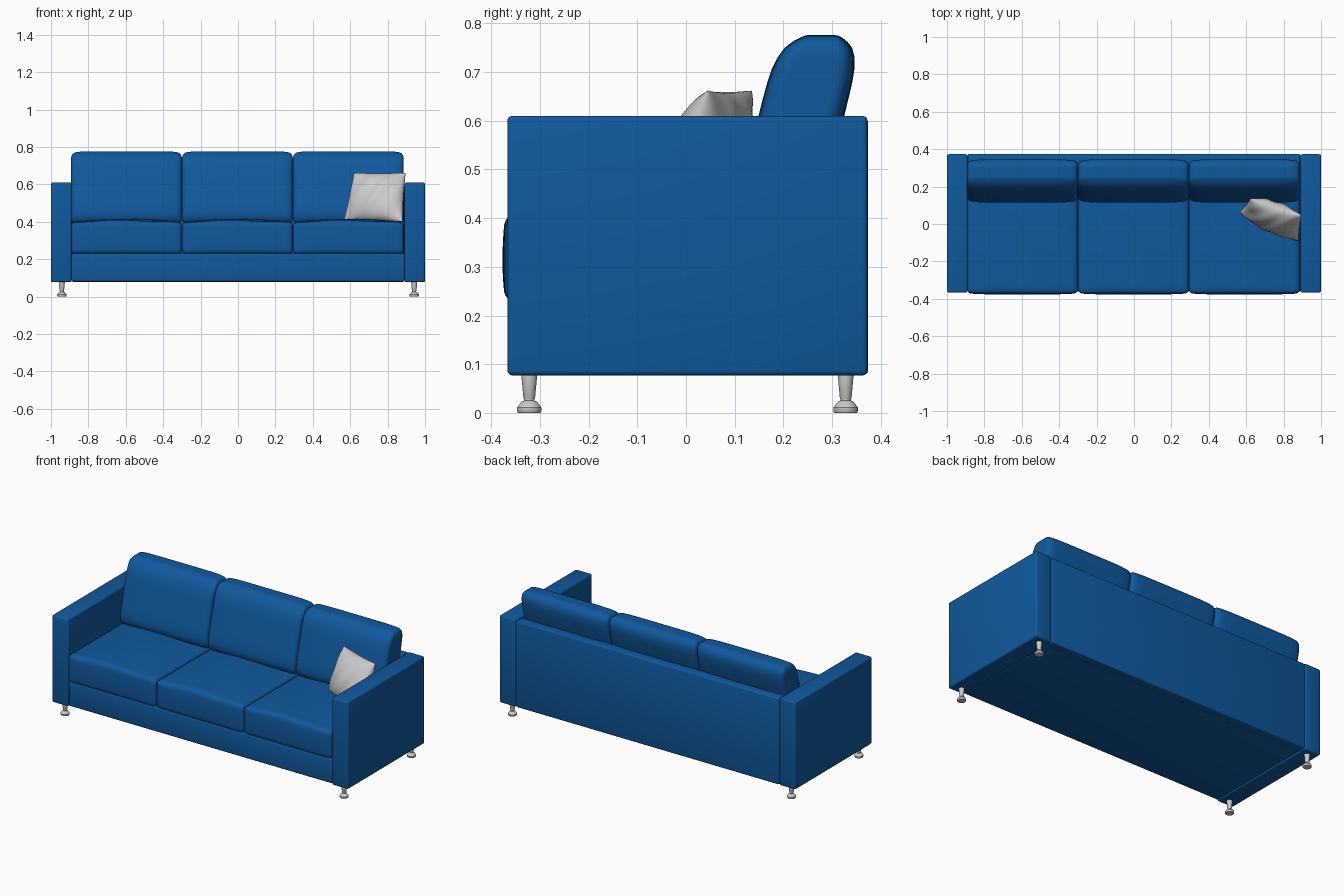
import bpy, bmesh, math
from mathutils import Vector

if "Cube" in bpy.data.objects:
    bpy.data.objects.remove(bpy.data.objects["Cube"])

blue = bpy.data.materials.new("blue_fabric")
blue.diffuse_color = (0.005, 0.10, 0.34, 1)
blue.use_nodes = True
blue.node_tree.nodes["Principled BSDF"].inputs["Base Color"].default_value = blue.diffuse_color


def finish(name, bm, mat=None, angle=40):
    bmesh.ops.recalc_face_normals(bm, faces=bm.faces)
    me = bpy.data.meshes.new(name)
    bm.to_mesh(me)
    bm.free()
    ob = bpy.data.objects.new(name, me)
    bpy.context.collection.objects.link(ob)
    if mat:
        me.materials.append(mat)
    bpy.ops.object.select_all(action='DESELECT')
    ob.select_set(True)
    bpy.context.view_layer.objects.active = ob
    bpy.ops.object.shade_smooth_by_angle(angle=math.radians(angle))
    return ob


def panel(name, lo, hi, r=0.008):
    """Upholstered panel: box with softened edges."""
    bm = bmesh.new()
    bmesh.ops.create_cube(bm, size=1)
    lo, hi = Vector(lo), Vector(hi)
    for v in bm.verts:
        v.co = (lo + hi) / 2 + v.co * (hi - lo)
    bmesh.ops.bevel(bm, geom=bm.edges[:], offset=r, segments=3, profile=0.5, affect='EDGES')
    return finish(name, bm, blue)


def cushion(name, centre, half, r, shape):
    """Rounded box with dense edges, then bent by shape(p, u, v, w)."""
    bm = bmesh.new()
    bmesh.ops.create_cube(bm, size=2)
    bmesh.ops.subdivide_edges(bm, edges=bm.edges[:], cuts=17, use_grid_fill=True)
    for vert in bm.verts:
        p = Vector([math.sin(c * math.pi / 2) * h for c, h in zip(vert.co, half)])
        q = Vector([max(r - h, min(h - r, c)) for c, h in zip(p, half)])
        d = p - q
        if d.length > 1e-6:
            reach = max(abs(c) for c in d)
            p = q + d.normalized() * reach
        vert.co = Vector(centre) + shape(p, *[c / h for c, h in zip(p, half)])
    return finish(name, bm, blue, 60)


# Arms, base and back
for side, s in (("left", -1), ("right", 1)):
    x0, x1 = sorted((s * 0.89, s * 1.0))
    panel(side + "_arm", (x0, -0.367, 0.077), (x1, 0.373, 0.61), 0.01)
panel("base", (-0.89, -0.362, 0.081), (0.89, 0.33, 0.23))
panel("back_panel", (-0.889, 0.312, 0.079), (0.889, 0.374, 0.605))


# Seat cushions, crowned on top with a slightly bulging front
def seat_shape(p, u, v, w):
    p = p.copy()
    if w > 0:
        p.z += w * (0.018 * (1 - u * u) * (1 - 0.4 * v * v)
                    + 0.003 * math.sin(5 * u + 4 * v) * (1 - u ** 4))
    if v < 0:
        p.y += 0.006 * v * (1 - u ** 4) * (1 - w * w)
    return p


# Back cushions, thick below, rounded on top and leaning backwards
def back_shape(p, u, v, w):
    p = p.copy()
    p.y *= (1 - 0.5 * abs(w) ** 6) * (1 - 0.12 * u ** 6)
    p.y += 0.25 * p.z
    p.z -= 0.006 * max(w, 0) * u ** 8
    return p


for i, label in enumerate(("left", "middle", "right")):
    x = (i - 1) * 0.593 - 0.003
    cushion(label + "_seat_cushion", (x, -0.085, 0.312), (0.296, 0.286, 0.084), 0.022, seat_shape)
    cushion(label + "_back_cushion", (x, 0.23, 0.582), (0.296, 0.088, 0.194), 0.03, back_shape)

# Throw pillow: two puffed sheets between four corners, joined at the seam
bl, br = Vector((0.565, 0.065, 0.405)), Vector((0.88, -0.09, 0.40))
tl, tr = Vector((0.62, 0.135, 0.662)), Vector((0.896, 0.045, 0.662))
out = (br - bl).cross(tl - bl).normalized()
bm = bmesh.new()
for sign in (-1, 1):
    sheet = bmesh.ops.create_grid(bm, x_segments=24, y_segments=24, size=1)["verts"]
    for vert in sheet:
        u, v = math.sin(vert.co.x * math.pi / 2), math.sin(vert.co.y * math.pi / 2)
        puff = math.sqrt(max(0, (1 - u * u) * (1 - v * v)))
        fold = 0.005 * math.sin(9 * u - 5 * v) * puff
        a = (u * (1 - 0.04 * (1 - v * v)) + 1) / 2
        b = (v * (1 - 0.04 * (1 - u * u)) + 1) / 2
        vert.co = bl.lerp(br, a).lerp(tl.lerp(tr, a), b) + out * (sign * 0.068 * puff + fold)
bmesh.ops.remove_doubles(bm, verts=bm.verts[:], dist=0.0002)
finish("throw_pillow", bm, None, 60)

# Legs: turned posts on flared feet
profile = [(0, 0), (0.023, 0), (0.025, 0.003), (0.025, 0.011), (0.016, 0.023), (0.011, 0.025),
           (0.011, 0.029), (0.012, 0.031), (0.016, 0.074), (0.016, 0.082), (0, 0.082)]
for ylab, y in (("front", -0.322), ("back", 0.328)):
    for xlab, x in (("left", -0.942), ("right", 0.942)):
        bm = bmesh.new()
        vs = [bm.verts.new((r, 0, z)) for r, z in profile]
        es = [bm.edges.new(pair) for pair in zip(vs, vs[1:])]
        bmesh.ops.spin(bm, geom=vs + es, cent=(0, 0, 0), axis=(0, 0, 1),
                       angle=2 * math.pi, steps=24)
        bmesh.ops.remove_doubles(bm, verts=bm.verts[:], dist=0.0001)
        bmesh.ops.translate(bm, verts=bm.verts[:], vec=(x, y, 0))
        finish(ylab + "_" + xlab + "_leg", bm, None, 35)
